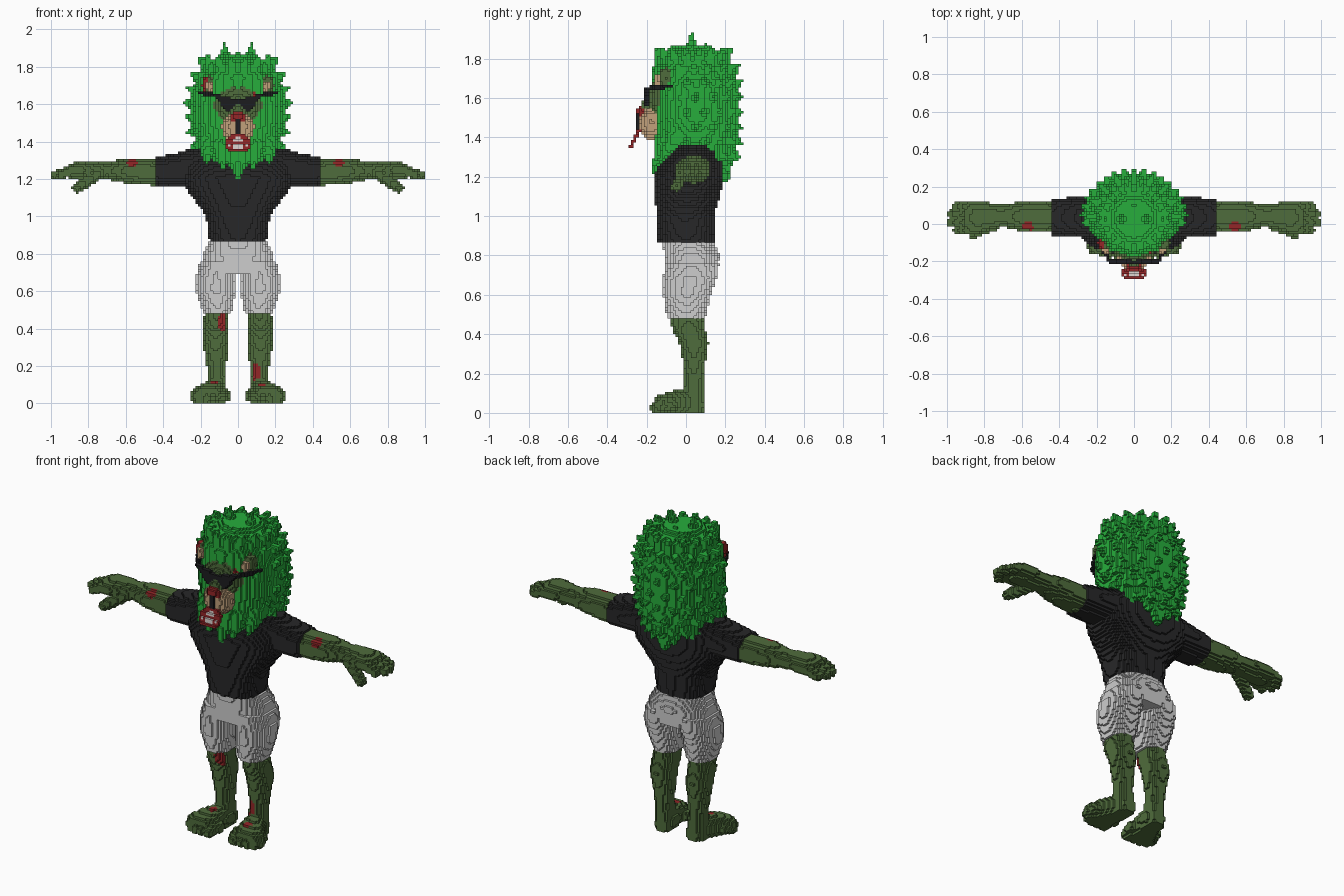
import bpy, math

if "Cube" in bpy.data.objects:
    bpy.data.objects.remove(bpy.data.objects["Cube"])

H = 2 / 150            # edge length of one block
cells = {}             # (i, j, k) -> [part, colour]

COLOURS = {            # display values, converted to linear below
    "mane_green": (43, 172, 62), "skin_olive": (80, 108, 62),
    "shirt_black": (44, 44, 45), "shorts_grey": (204, 204, 204),
    "wound_red": (146, 42, 44), "muzzle_tan": (192, 160, 122),
    "lens_black": (34, 34, 36), "tooth_white": (222, 212, 208)}
MANE, SKIN, SHIRT, SHORTS, RED, TAN, LENS, WHITE = COLOURS


def fill(part, colour, lo, hi, inside, mirror=False):
    """Fill every block inside a shape, optionally on both sides of x = 0."""
    r = [range(math.floor(a / H), math.ceil(b / H) + 1) for a, b in zip(lo, hi)]
    for i in r[0]:
        for j in r[1]:
            for k in r[2]:
                if k >= 0 and inside((i + .5) * H, (j + .5) * H, (k + .5) * H):
                    cells[i, j, k] = [part, colour]
                    if mirror:
                        cells[-1 - i, j, k] = [part, colour]


def station(rows, t):
    """Interpolated cross-section at t."""
    for a, b in zip(rows, rows[1:]):
        if a[0] <= t <= b[0]:
            f = (t - a[0]) / (b[0] - a[0])
            return [p + (q - p) * f for p, q in zip(a[1:], b[1:])]


def loft(part, colour, axis, rows, mirror=False, power=2.0):
    """Loft of oval sections; each row is (position, centre u, v, radius u, v)."""
    u, v = [a for a in range(3) if a != axis]
    lo, hi = [0] * 3, [0] * 3
    lo[axis], hi[axis] = rows[0][0], rows[-1][0]
    for a, c in ((u, 1), (v, 2)):
        lo[a] = min(r[c] - r[c + 2] for r in rows)
        hi[a] = max(r[c] + r[c + 2] for r in rows)

    def inside(*p):
        s = station(rows, p[axis])
        return s and (abs((p[u] - s[0]) / s[2]) ** power
                      + abs((p[v] - s[1]) / s[3]) ** power) < 1
    fill(part, colour, lo, hi, inside, mirror)


def taper(part, colour, a, b, ra, rb, mirror=False):
    """Round-ended cone from a to b."""
    d = [q - p for p, q in zip(a, b)]
    dd = sum(c * c for c in d)
    m = max(ra, rb)

    def inside(*p):
        f = sum((c - s) * e for c, s, e in zip(p, a, d)) / dd
        f = min(1, max(0, f))
        q = sum((c - s - e * f) ** 2 for c, s, e in zip(p, a, d))
        return q < (ra + (rb - ra) * f) ** 2
    fill(part, colour, [min(p, q) - m for p, q in zip(a, b)],
         [max(p, q) + m for p, q in zip(a, b)], inside, mirror)


def ball(part, colour, c, r, mirror=False):
    fill(part, colour, [p - q for p, q in zip(c, r)], [p + q for p, q in zip(c, r)],
         lambda *p: sum(((a - b) / s) ** 2 for a, b, s in zip(p, c, r)) < 1, mirror)


def paint(colour, c, r, only=SKIN):
    """Recolour existing blocks within an oval patch."""
    for key, val in cells.items():
        if val[1] == only and sum((((n + .5) * H - a) / s) ** 2
                                  for n, a, s in zip(key, c, r)) < 1:
            val[1] = colour


# Legs, feet and toes
loft("legs", SKIN, 2, [(0, .11, .04, .05, .05), (.1, .11, .035, .05, .06),
     (.15, .112, .04, .05, .05), (.22, .115, .042, .055, .052), (.36, .12, .04, .072, .075),
     (.42, .12, .015, .068, .085), (.52, .11, 0, .06, .085)], True)
loft("feet", SKIN, 1, [(-.165, .16, .035, .06, .04), (-.15, .16, .04, .08, .048),
     (-.11, .155, .045, .095, .055), (-.04, .13, .055, .07, .065),
     (.03, .11, .05, .055, .06), (.09, .105, .04, .035, .045)], True, 2.5)
for x, y, r in ((.085, -.155, .03), (.13, -.16, .026), (.17, -.155, .025),
                (.205, -.14, .024), (.23, -.12, .023)):
    taper("feet", SKIN, (x - .02, y + .06, .04), (x, y, .026), r, r, True)

# Arms, hands, fingers and thumbs
loft("arms", SKIN, 0, [(.42, .04, 1.235, .085, .07), (.52, .04, 1.24, .085, .072),
     (.6, .04, 1.243, .08, .066), (.7, .045, 1.245, .06, .046), (.76, .04, 1.248, .07, .045),
     (.85, .035, 1.248, .092, .046), (.9, .035, 1.243, .085, .038)], True)
for x, y in ((.945, -.032), (.98, .008), (.978, .052), (.95, .095)):
    taper("hands", SKIN, (.87, y, 1.25), (x, y, 1.222), .027, .023, True)
taper("hands", SKIN, (.75, -.005, 1.225), (.86, -.05, 1.152), .032, .027, True)

# Shorts: two legs and the hips
loft("shorts", SHORTS, 2, [(.48, .11, 0, .075, .095), (.6, .118, .005, .105, .122),
     (.68, .118, .02, .106, .135), (.76, .105, .03, .098, .14)], True)
loft("shorts", SHORTS, 2, [(.69, 0, .025, .205, .13), (.8, 0, .03, .187, .14),
     (.87, 0, .01, .152, .13)], power=2.4)

# Shirt: body and short sleeves
loft("shirt", SHIRT, 2, [(.87, 0, 0, .152, .14), (1, 0, -.005, .17, .146),
     (1.08, 0, .005, .225, .16), (1.15, 0, .013, .28, .17), (1.21, 0, .015, .3, .175),
     (1.27, 0, .03, .3, .16), (1.33, 0, .04, .29, .12), (1.365, 0, .035, .27, .08)], power=2.5)
loft("shirt", SHIRT, 0, [(.22, .035, 1.26, .11, .1), (.34, .035, 1.248, .106, .088),
     (.445, .035, 1.24, .102, .074)], True, 2.3)

# Mane: solid core, beard and back lobe
CORE = [(1.28, 0, .04, .16, .19), (1.36, 0, .05, .215, .21), (1.5, 0, .05, .255, .215),
        (1.65, 0, .05, .25, .215), (1.75, 0, .035, .215, .205), (1.82, 0, .03, .165, .16),
        (1.87, 0, .03, .09, .09)]
loft("mane", MANE, 2, CORE)
taper("mane", MANE, (0, -.05, 1.4), (0, -.155, 1.225), .12, .02)
taper("mane", MANE, (0, .13, 1.4), (0, .205, 1.2), .14, .025)

# Mane: rows of pointed tufts around the core, leaving the face free
for n in range(8):
    z = 1.33 + .065 * n
    _, cy, rx, ry = station(CORE, z)
    for m in range(16):
        a = math.tau * (m + .5 * (n % 2)) / 16
        c, s = math.cos(a), math.sin(a)
        if s < -.45 and z < 1.73:
            continue
        out = 1.15 if s > -.3 else 1.05
        taper("mane", MANE, (rx * c * .8, cy + ry * s * .8, z),
              (rx * c * out, cy + ry * s * out, z + (z - 1.5) * .25), .055, .004)

# Mane: crown tufts and hanging locks
for x, y, z in ((.075, .03, 1.925), (.16, .03, 1.865), (0, .1, 1.89), (.1, .12, 1.87),
                (0, -.06, 1.87), (.09, -.06, 1.84)):
    taper("mane", MANE, (x * .8, y * .8, z - .12), (x, y, z), .05, .005, True)
for a, b in (((.09, -.1, 1.38), (.08, -.16, 1.26)), ((.16, -.05, 1.39), (.165, -.13, 1.29)),
             ((.08, .14, 1.38), (.07, .215, 1.24)), ((.16, .1, 1.4), (.16, .17, 1.28))):
    taper("mane", MANE, a, b, .06, .012, True)

# Face, ears, muzzle and nose
ball("face", SKIN, (0, -.1, 1.595), (.135, .092, .12))
taper("face", SKIN, (0, -.15, 1.63), (0, -.19, 1.56), .04, .04)
ball("ears", SKIN, (.158, -.105, 1.705), (.036, .036, .05), True)
ball("ears", TAN, (.15, -.138, 1.695), (.022, .022, .032), True)
ball("muzzle", TAN, (0, -.175, 1.475), (.088, .07, .088))
ball("nose", RED, (0, -.232, 1.53), (.042, .022, .028))
taper("muzzle_line", LENS, (0, -.243, 1.505), (0, -.238, 1.43), .012, .012)


# Open mouth: a thin sloping oval with teeth
def mouth(rx, rz):
    return lambda x, y, z: ((x / rx) ** 2 + ((z - 1.392) / rz) ** 2 < 1
                            and abs(y + .225 + (1.46 - z) * .52) < .011)


fill("mouth", RED, (-.08, -.3, 1.33), (.08, -.2, 1.46), mouth(.07, .052))
fill("mouth", WHITE, (-.06, -.3, 1.35), (.06, -.2, 1.43),
     lambda x, y, z: mouth(.052, .03)(x, y, z) and abs(z - 1.392) > .008
     and math.floor(abs(x) / H) % 3 < 2)


# Sunglasses: angular lenses and side bars
def lens(x, y, z):
    low = 1.6 - .75 * x if x < .055 else 1.558 + (x - .055) * 1.1
    return x < .137 and abs(y + .2) < .012 and low < z < 1.622 + .25 * x


fill("sunglasses", LENS, (0, -.22, 1.54), (.14, -.18, 1.67), lens, True)
taper("sunglasses", LENS, (.13, -.195, 1.648), (.205, -.08, 1.66), .011, .011, True)

# Wounds on ear, temple, arms, legs and feet
for c, r in (((-.18, -.11, 1.715), (.025, .05, .045)), ((.1, -.165, 1.655), (.03, .03, .02)),
             ((-.57, -.02, 1.292), (.032, .04, .024)), ((.54, -.02, 1.292), (.036, .04, .024)),
             ((-.08, -.07, .43), (.026, .05, .06)), ((.09, -.01, .17), (.032, .03, .045)),
             ((.13, -.09, .1), (.024, .03, .02)), ((-.13, -.06, .115), (.02, .03, .02))):
    paint(RED, c, r)

# Turn the outer block faces of each part into one mesh object
materials = {}
for name, rgb in COLOURS.items():
    mat = bpy.data.materials.new(name)
    mat.diffuse_color = [(v / 255) ** 2.2 for v in rgb] + [1]
    mat.use_nodes = True
    mat.node_tree.nodes["Principled BSDF"].inputs["Base Color"].default_value = mat.diffuse_color
    materials[name] = mat
FACES = {(1, 0, 0): ((1, 0, 0), (1, 1, 0), (1, 1, 1), (1, 0, 1)),
         (-1, 0, 0): ((0, 0, 0), (0, 0, 1), (0, 1, 1), (0, 1, 0)),
         (0, 1, 0): ((0, 1, 0), (0, 1, 1), (1, 1, 1), (1, 1, 0)),
         (0, -1, 0): ((0, 0, 0), (1, 0, 0), (1, 0, 1), (0, 0, 1)),
         (0, 0, 1): ((0, 0, 1), (1, 0, 1), (1, 1, 1), (0, 1, 1)),
         (0, 0, -1): ((0, 0, 0), (0, 1, 0), (1, 1, 0), (1, 0, 0))}
for part in dict.fromkeys(v[0] for v in cells.values()):
    verts, quads, slots, used = {}, [], [], []
    for (i, j, k), (owner, colour) in cells.items():
        if owner != part:
            continue
        for (a, b, c), corners in FACES.items():
            if (i + a, j + b, k + c) not in cells:
                quads.append([verts.setdefault((i + x, j + y, k + z), len(verts))
                              for x, y, z in corners])
                if colour not in used:
                    used.append(colour)
                slots.append(used.index(colour))
    if not quads:
        continue
    mesh = bpy.data.meshes.new(part)
    mesh.from_pydata([[n * H for n in v] for v in verts], [], quads)
    for colour in used:
        mesh.materials.append(materials[colour])
    mesh.polygons.foreach_set("material_index", slots)
    mesh.update()
    bpy.context.collection.objects.link(bpy.data.objects.new(part, mesh))
